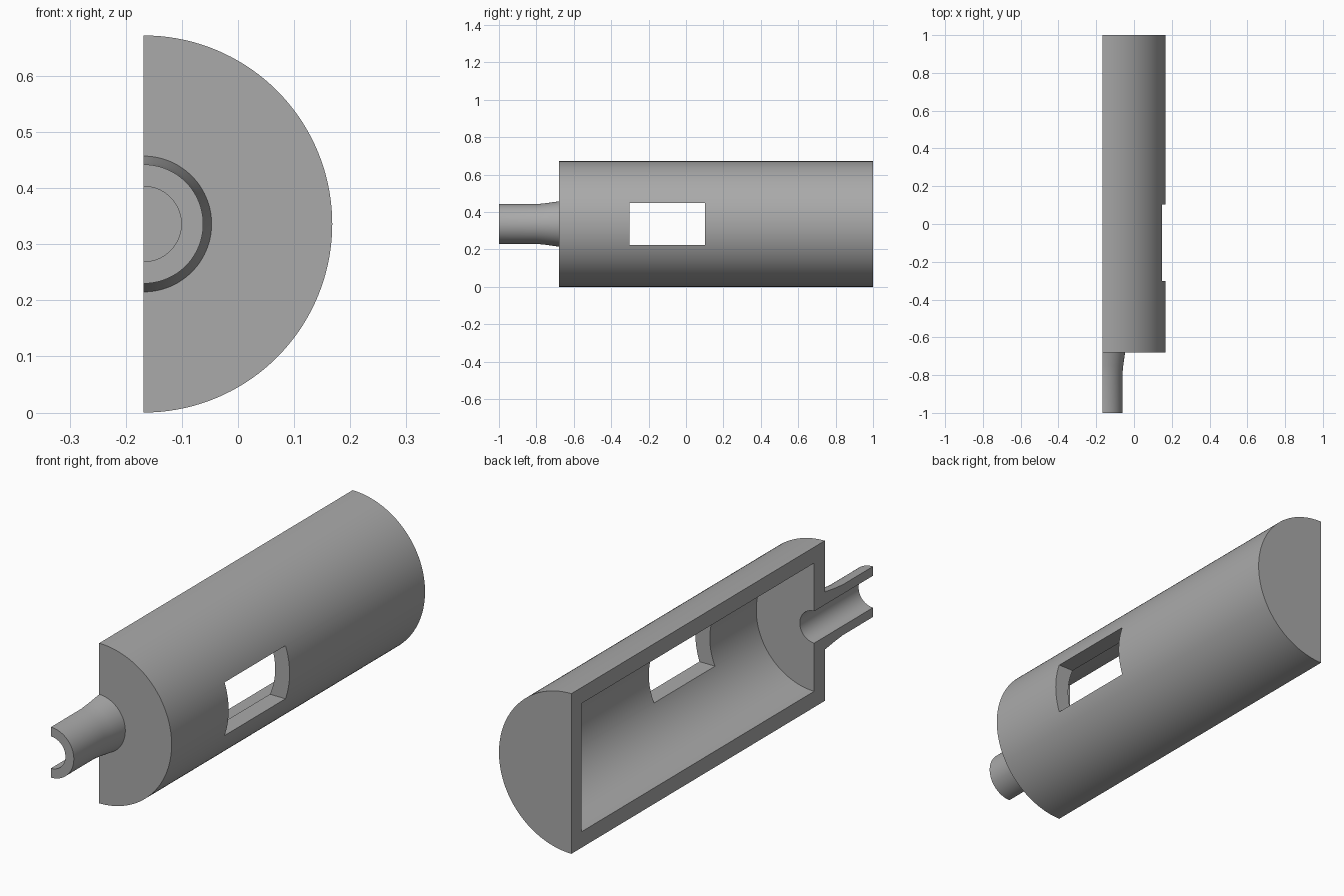
import bpy
import bmesh
import math

if "Cube" in bpy.data.objects:
    bpy.data.objects.remove(bpy.data.objects["Cube"])

AXIS_X, AXIS_Z = -0.168, 0.336   # centre line of the half cylinder
R_OUT, R_IN, R_BORE = 0.336, 0.269, 0.067
SEGMENTS = 72

grey = bpy.data.materials.new("plain grey")
grey.diffuse_color = (0.4, 0.4, 0.4, 1.0)
grey.use_nodes = True
grey.node_tree.nodes["Principled BSDF"].inputs["Base Color"].default_value = grey.diffuse_color


def make_object(name, bm):
    bmesh.ops.recalc_face_normals(bm, faces=bm.faces)
    mesh = bpy.data.meshes.new(name)
    bm.to_mesh(mesh)
    bm.free()
    obj = bpy.data.objects.new(name, mesh)
    bpy.context.collection.objects.link(obj)
    obj.data.materials.append(grey)
    return obj


def half_revolve(name, profile):
    """Sweep a closed (radius, y) outline half a turn and cap both flat ends."""
    bm = bmesh.new()
    rings = []
    for i in range(SEGMENTS + 1):
        a = math.pi * (i / SEGMENTS - 0.5)
        rings.append([bm.verts.new((AXIS_X + r * math.cos(a), y,
                                    AXIS_Z + r * math.sin(a)))
                      for r, y in profile])
    n = len(profile)
    for a, b in zip(rings, rings[1:]):
        for j in range(n):
            k = (j + 1) % n
            if profile[j][0] == 0 and profile[k][0] == 0:
                continue
            bm.faces.new((a[j], a[k], b[k], b[j]))
    bm.faces.new(rings[0])
    bm.faces.new(rings[-1])
    bmesh.ops.remove_doubles(bm, verts=bm.verts, dist=1e-5)
    return make_object(name, bm)


def cut(target, cutter):
    mod = target.modifiers.new("cut", "BOOLEAN")
    mod.operation = "DIFFERENCE"
    mod.solver = "EXACT"
    mod.object = cutter
    cutter.hide_render = True
    bpy.context.view_layer.objects.active = target
    bpy.ops.object.modifier_apply(modifier=mod.name)
    bpy.data.objects.remove(cutter)


# Half shell: flared neck with bore, hollow body, solid back wall
shell = half_revolve("half_shell", [
    (R_BORE, -1.0), (0.106, -1.0), (0.106, -0.80), (0.111, -0.75),
    (0.121, -0.68), (R_OUT, -0.68), (R_OUT, 1.0), (0, 1.0),
    (0, 0.933), (R_IN, 0.933), (R_IN, -0.61), (R_BORE, -0.61)])

# Rectangular window through the curved wall
bm = bmesh.new()
bmesh.ops.create_cube(bm, size=1)
for v in bm.verts:
    v.co = (0.15 + v.co.x * 0.3, -0.1 + v.co.y * 0.404, AXIS_Z + v.co.z * 0.223)
cut(shell, make_object("window_cutter", bm))

# Four shallow peg holes in the flat rim
for y in (-0.338, 0.67):
    for side in (-1, 1):
        bm = bmesh.new()
        bmesh.ops.create_cone(bm, cap_ends=True, segments=32,
                              radius1=0.0333, radius2=0.0333, depth=0.04)
        for v in bm.verts:
            px, py, pz = v.co
            v.co = (AXIS_X + pz, y + py, AXIS_Z + side * 0.3025 + px)
        cut(shell, make_object("peg_hole_cutter", bm))

# Smooth curved walls, crisp edges
bpy.ops.object.select_all(action="DESELECT")
shell.select_set(True)
bpy.context.view_layer.objects.active = shell
bpy.ops.object.shade_smooth_by_angle(angle=math.radians(15))
